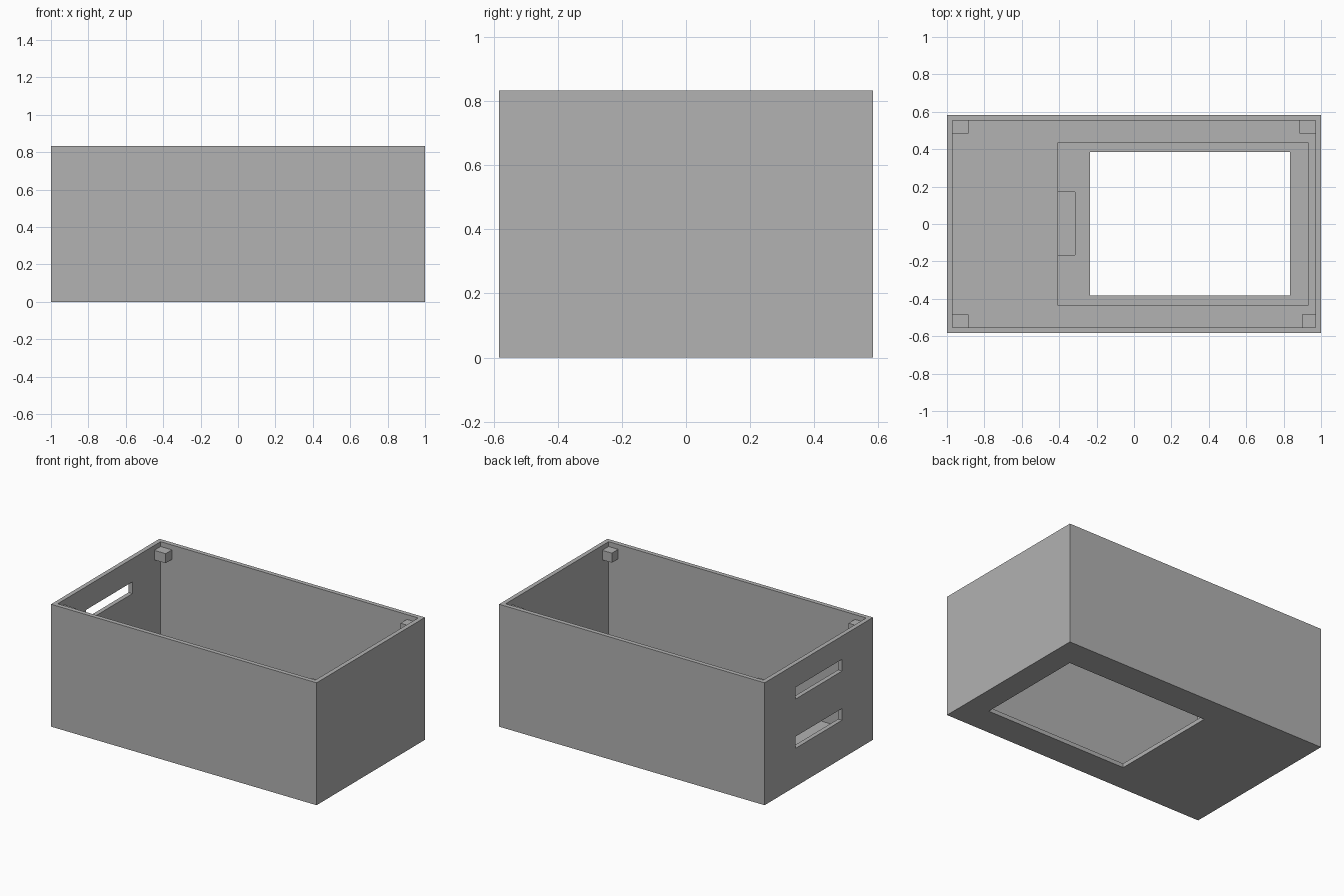
import bpy
import bmesh
from mathutils import Matrix, Vector

cube = bpy.data.objects.get("Cube")
if cube:
    bpy.data.objects.remove(cube, do_unlink=True)

grey = bpy.data.materials.new("plain grey")
grey.use_nodes = True
colour = (0.445, 0.445, 0.445, 1)
grey.diffuse_color = colour
grey.node_tree.nodes["Principled BSDF"].inputs["Base Color"].default_value = colour

HX, HY, H = 1.0, 0.583, 0.833
WALL = 0.03
FLOOR = 0.04


def box(name, x, y, z):
    """Axis-aligned box from (low, high) ranges."""
    lo, hi = Vector((x[0], y[0], z[0])), Vector((x[1], y[1], z[1]))
    bm = bmesh.new()
    bmesh.ops.create_cube(bm, size=1, matrix=Matrix.Translation((lo + hi) / 2)
                          @ Matrix.Diagonal((*(hi - lo), 1)))
    mesh = bpy.data.meshes.new(name)
    bm.to_mesh(mesh)
    bm.free()
    mesh.materials.append(grey)
    obj = bpy.data.objects.new(name, mesh)
    bpy.context.collection.objects.link(obj)
    return obj


def cut(target, x, y, z):
    """Subtract a box from the target and discard the cutter."""
    cutter = box("cutter", x, y, z)
    cutter.hide_render = True
    mod = target.modifiers.new("cut", "BOOLEAN")
    mod.operation = "DIFFERENCE"
    mod.solver = "EXACT"
    mod.object = cutter
    bpy.context.view_layer.update()
    graph = bpy.context.evaluated_depsgraph_get()
    mesh = bpy.data.meshes.new_from_object(target.evaluated_get(graph))
    target.modifiers.clear()
    target.data = mesh
    bpy.data.objects.remove(cutter, do_unlink=True)


# Open-topped case
case = box("case", (-HX, HX), (-HY, HY), (0, H))
cut(case, (-HX + WALL, HX - WALL), (-HY + WALL, HY - WALL), (FLOOR, H + 0.1))

# Floor window, with a shallow panel recess and a cable notch around it
cut(case, (-0.405, 0.93), (-0.435, 0.437), (0.028, FLOOR + 0.1))
cut(case, (-0.405, -0.315), (-0.167, 0.17), (0.015, FLOOR + 0.1))
cut(case, (-0.235, 0.835), (-0.383, 0.385), (-0.1, FLOOR + 0.1))

# Two slots through one end wall
for low in (0.26, 0.595):
    cut(case, (-HX - 0.1, -HX + WALL + 0.02), (-0.25, 0.25), (low, low + 0.08))

# Corner blocks just below the rim, seated slightly into the walls
for sx, end in ((-1, "right"), (1, "left")):
    for sy, side in ((-1, "front"), (1, "back")):
        inner = 0.898 if (sx, sy) == (1, -1) else 0.885
        box(f"corner_block_{side}_{end}",
            sorted((sx * inner, sx * 0.975)),
            sorted((sy * 0.485, sy * 0.558)),
            (0.735, 0.8))
